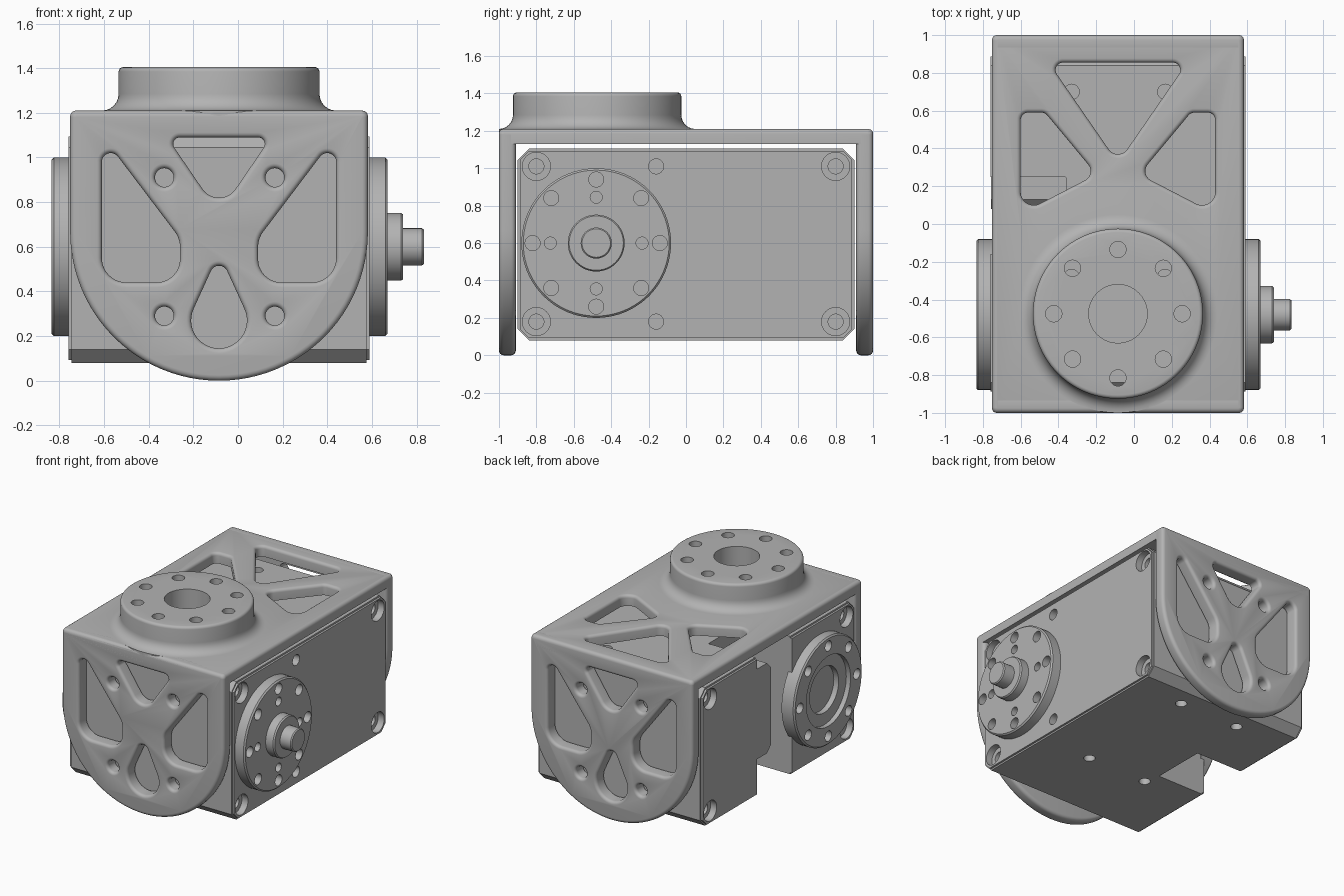
import bpy, bmesh
from math import pi, sin, cos, acos, atan2, hypot, ceil

old = bpy.data.objects.get("Cube")
if old:
    bpy.data.objects.remove(old, do_unlink=True)

grey = bpy.data.materials.new("machined_grey")
grey.use_nodes = True
grey.diffuse_color = (0.45, 0.45, 0.45, 1)
grey.node_tree.nodes["Principled BSDF"].inputs["Base Color"].default_value = (0.45, 0.45, 0.45, 1)

MID = -0.085              # bracket centre line in x
AXIS = (-0.48, 0.6)       # output axis in y, z

# Directions in which a flat outline (u, v) is extruded along w
FRAMES = {
    "front": lambda u, v, w: (u, -w, v),
    "back": lambda u, v, w: (u, w, v),
    "up": lambda u, v, w: (u, v, w),
    "side": lambda u, v, w: (w, u, v),
}


def outline(circles, grow, seg):
    """Convex outline wrapped round circles; seg = steps per quarter turn."""
    if len(circles) == 1:
        u, v, r = circles[0]
        n = seg * 4
        return [(u + (r + grow) * cos(2 * pi * i / n), v + (r + grow) * sin(2 * pi * i / n)) for i in range(n)]
    mu = sum(c[0] for c in circles) / len(circles)
    mv = sum(c[1] for c in circles) / len(circles)
    ring = sorted(circles, key=lambda c: atan2(c[1] - mv, c[0] - mu))

    def normal(a, b):
        du, dv = b[0] - a[0], b[1] - a[1]
        return atan2(dv, du) - acos((a[2] - b[2]) / hypot(du, dv))

    points = []
    for i, c in enumerate(ring):
        start = normal(ring[i - 1], c)
        turn = (normal(c, ring[(i + 1) % len(ring)]) - start) % (2 * pi)
        n = max(1, ceil(seg * turn / (pi / 2) - 0.01))
        for k in range(n + 1):
            a = start + turn * k / n
            points.append((c[0] + (c[2] + grow) * cos(a), c[1] + (c[2] + grow) * sin(a)))
    return points


def loft(bm, circles, layers, frame, seg=10):
    """Add a closed solid: the outline grown by each layer's amount at its depth."""
    place = FRAMES[frame]
    rings = [[bm.verts.new(place(u, v, w)) for u, v in outline(circles, g, seg)] for g, w in layers]
    faces = [bm.faces.new(rings[0]), bm.faces.new(rings[-1])]
    for low, high in zip(rings, rings[1:]):
        for i in range(len(low)):
            faces.append(bm.faces.new((low[i - 1], low[i], high[i], high[i - 1])))
    bmesh.ops.recalc_face_normals(bm, faces=faces)


def make(name, solids):
    bm = bmesh.new()
    for s in solids:
        loft(bm, *s)
    mesh = bpy.data.meshes.new(name)
    bm.to_mesh(mesh)
    bm.free()
    mesh.materials.append(grey)
    obj = bpy.data.objects.new(name, mesh)
    bpy.context.collection.objects.link(obj)
    return obj


def combine(obj, solids, operation="DIFFERENCE"):
    tool = make("cutter", solids)
    tool.hide_render = True
    mod = obj.modifiers.new("cut", "BOOLEAN")
    mod.operation, mod.solver, mod.object = operation, "EXACT", tool
    bpy.ops.object.select_all(action="DESELECT")
    bpy.context.view_layer.objects.active = obj
    obj.select_set(True)
    bpy.ops.object.modifier_apply(modifier=mod.name)
    bpy.data.objects.remove(tool, do_unlink=True)


def rounded(f, top, sign, steps=4):
    """Quarter-round edge layers ending at depth top; sign -1 solid, +1 hole."""
    return [(sign * f * (1 - cos(k * pi / 2 / steps)), top - f + f * sin(k * pi / 2 / steps))
            for k in range(steps + 1)]


def mirrored(circles):
    return [(2 * MID - u, v, r) for u, v, r in circles]


def ring_of(centre, radius, count, r):
    return [(centre[0] + radius * cos(2 * pi * i / count),
             centre[1] + radius * sin(2 * pi * i / count), r) for i in range(count)]


def soft_hole(circles, low, top, frame, f=0.022):
    return (circles, [(0, low)] + rounded(f, top, 1) + [(f, top + 0.05)], frame)


# Bracket end plates, with rounded windows and screw holes
teardrop = [(-0.57, 0.98, 0.04), (-0.5, 0.55, 0.11), (-0.365, 0.545, 0.105), (-0.37, 0.6, 0.11)]
windows = [teardrop, mirrored(teardrop),
           [(-0.26, 1.06, 0.03), (0.09, 1.06, 0.03), (MID, 0.91, 0.09)],
           [(MID, 0.475, 0.04), (MID, 0.27, 0.125)]]
windows += [[(x, z, 0.042)] for x in (-0.33, 0.165) for z in (0.29, 0.91)]
shield = [(MID, 0.667, 0.667), (-0.722, 1.18, 0.03), (0.552, 1.18, 0.03)]
edge = rounded(0.025, 1.0, -1)
inner = [(g, 1.91 - w) for g, w in reversed(edge)]
for side in ("front", "back"):
    plate = make("bracket_" + side, [(shield, inner + edge, side, 24)])
    combine(plate, [soft_hole(c, 0.85, 1.0, side) for c in windows])

# Bracket top with its flared round hub
corners = [(x, y, 0.03) for x in (-0.722, 0.552) for y in (-0.97, 0.97)]
top = make("bracket_top", [(corners, [(0, 1.13)] + rounded(0.025, 1.21, -1), "up")])
hub_centre = (MID, -0.475)
flare = [(0.525 - 0.075 * sin(k * pi / 12), 1.285 - 0.075 * cos(k * pi / 12)) for k in range(7)]
cap = [(0.45 + g, w) for g, w in rounded(0.02, 1.405, -1)]
combine(top, [([(*hub_centre, 0)], [(0.525, 1.17)] + flare + cap, "up", 24)], "UNION")
side_window = [(-0.56, 0.55, 0.04), (-0.49, 0.55, 0.04), (-0.285, 0.28, 0.055), (-0.53, 0.17, 0.07)]
triangle = [(-0.375, 0.815, 0.04), (0.205, 0.815, 0.04), (MID, 0.43, 0.06)]
combine(top, [soft_hole(c, 1.0, 1.21, "up") for c in (side_window, mirrored(side_window), triangle)])
combine(top, [([c], [(0, 1.0), (0, 1.5)], "up") for c in
              ring_of(hub_centre, 0.34, 8, 0.043) + [(*hub_centre, 0.155)]])

# Actuator housing: chamfered block with slightly inset side covers
block = [(y, z, 0.06) for y in (-0.84, 0.84) for z in (0.14, 1.045)]
body = make("actuator_body", [(block, [(-0.012, -0.76), (-0.012, -0.745), (0, -0.745), (0, 0.575),
                                       (-0.012, 0.575), (-0.012, 0.59)], "side", 1)])
notch = [(x, y, 0.005) for x in (-0.995, -0.365) for y in (-0.155, 0.245)]
combine(body, [(notch, [(0, -0.2), (0, 1.4)], "up", 1)])

# Counterbored corner screws, small side holes and mounting holes
holes = []
for z in (0.18, 1.01):
    for y in (-0.8, 0.8):
        holes.append(([(y, z, 0.04)], [(0.035, 0.7), (0.035, 0.54), (0, 0.54), (0, 0.44)], "side"))
        holes.append(([(y, z, 0.04)], [(0.035, -0.9), (0.035, -0.71), (0, -0.71), (0, -0.61)], "side"))
    holes.append(([(-0.16, z, 0.04)], [(0, 0.7), (0, 0.5)], "side"))
for x in (-0.33, 0.165):
    for y in (-0.28, 0.7):
        holes.append(([(x, y, 0.04)], [(0, 0.0), (0, 0.15)], "up"))
        holes.append(([(x, y, 0.04)], [(0, 1.2), (0, 1.04)], "up"))
combine(body, holes)

# Raised connector cover beside the notch
cover = [(y, z, 0.05) for y in (0.13, 0.25) for z in (0.4, 0.97)]
make("connector_cover", [(cover, [(0, -0.757), (0, -0.36)], "side", 1)])

# Output flange, boss and shaft
flange = make("output_flange", [([(*AXIS, 0.4)], [(0, 0.57), (0, 0.66), (-0.01, 0.67)], "side", 20)])
combine(flange, [([c], [(0, 0.61), (0, 0.75)], "side") for c in
                 ring_of(AXIS, 0.34, 8, 0.04) + ring_of(AXIS, 0.245, 4, 0.032)])
make("output_shaft", [([(*AXIS, 0)], [(0.152, 0.65), (0.152, 0.73), (0.145, 0.74), (0.083, 0.74),
                                      (0.083, 0.825), (0.076, 0.833)], "side", 12)])

# Rear idler flange with stepped centre recess
idler = make("idler_flange", [([(*AXIS, 0.4)], [(0, -0.73), (0, -0.825), (-0.01, -0.835)], "side", 20)])
combine(idler, [([(*AXIS, 0)], [(0.26, -0.9), (0.26, -0.8), (0.17, -0.8), (0.17, -0.76)], "side", 16)])
combine(idler, [([c], [(0, -0.9), (0, -0.77)], "side") for c in ring_of(AXIS, 0.335, 8, 0.038)])

# Smooth the curved walls, keep the edges crisp
bpy.ops.object.select_all(action="DESELECT")
for obj in bpy.context.collection.objects:
    if obj.type == "MESH" and obj.data.materials and obj.data.materials[0] == grey:
        obj.select_set(True)
        bpy.context.view_layer.objects.active = obj
bpy.ops.object.shade_smooth_by_angle(angle=pi / 6)
